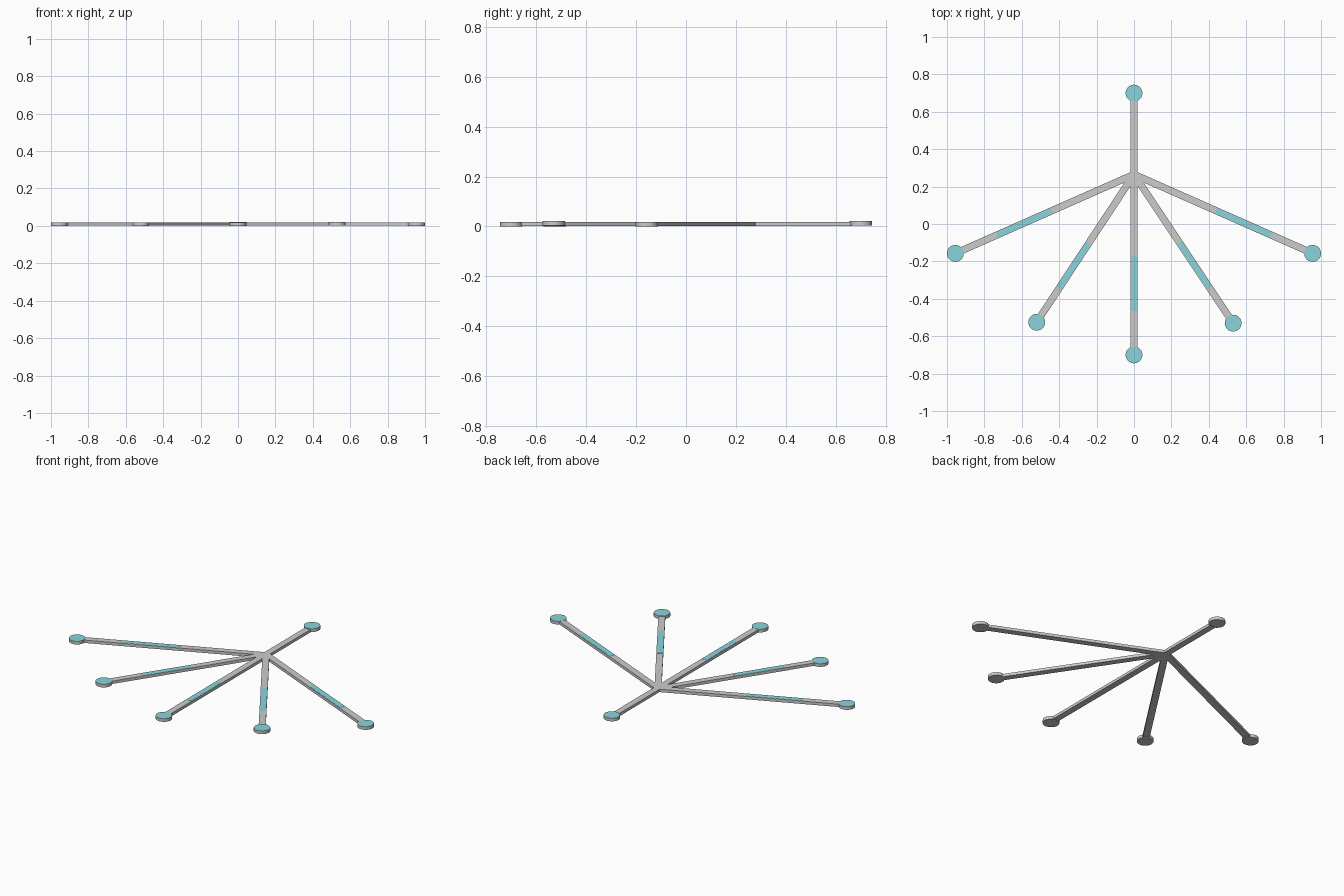
import bpy, bmesh
from math import atan2
from mathutils import Vector

if "Cube" in bpy.data.objects:
    bpy.data.objects.remove(bpy.data.objects["Cube"])

HUB = Vector((0, 0.265))
W = 0.019          # half width of an arm
R = 0.045          # pad radius
H = 0.018          # frame height

cyan = bpy.data.materials.new("cyan_inlay")
cyan.diffuse_color = (0.25, 0.66, 0.72, 1)
cyan.use_nodes = True
cyan.node_tree.nodes["Principled BSDF"].inputs["Base Color"].default_value = cyan.diffuse_color

# pad centre, lift of the pad, start and end of the inlay along the arm
ARMS = [
    ((0, 0.70), 0.003, None),
    ((-0.955, -0.157), 0, (0.48, 0.80)),
    ((-0.52, -0.525), 0, (0.44, 0.73)),
    ((0, -0.70), 0, (0.44, 0.73)),
    ((0.53, -0.53), 0.003, (0.44, 0.73)),
    ((0.955, -0.157), 0, (0.48, 0.80)),
]


def prism(name, points, z0, z1, mat=None):
    bm = bmesh.new()
    face = bm.faces.new([bm.verts.new((p[0], p[1], z0)) for p in points])
    ext = bmesh.ops.extrude_face_region(bm, geom=[face])
    verts = [g for g in ext["geom"] if isinstance(g, bmesh.types.BMVert)]
    bmesh.ops.translate(bm, verts=verts, vec=(0, 0, z1 - z0))
    bmesh.ops.recalc_face_normals(bm, faces=bm.faces)
    me = bpy.data.meshes.new(name)
    bm.to_mesh(me)
    bm.free()
    ob = bpy.data.objects.new(name, me)
    bpy.context.collection.objects.link(ob)
    if mat:
        me.materials.append(mat)
    return ob


def disc(name, centre, radius, z0, z1, mat=None):
    bpy.ops.mesh.primitive_cylinder_add(
        vertices=32, radius=radius, depth=z1 - z0,
        location=(centre[0], centre[1], (z0 + z1) / 2))
    ob = bpy.context.object
    ob.name = name
    bpy.ops.object.shade_smooth_by_angle()
    if mat:
        ob.data.materials.append(mat)


def frame(end):
    d = (Vector(end) - HUB).normalized()
    return d, Vector((-d.y, d.x))


# Star frame: one mitred outline around all arms
outline = []
for i, (end, lift, inlay) in enumerate(ARMS):
    d, n = frame(end)
    tip = Vector(end) - d * (R * 0.8)
    outline += [tip - n * W, tip + n * W]
    d2, n2 = frame(ARMS[(i + 1) % len(ARMS)][0])
    # inner corner shared with the next arm
    outline.append(HUB + (d + d2) * (W / (d.x * d2.y - d.y * d2.x)))
prism("star_frame", outline, 0.001, H)

# Round end pads and inlays
for i, (end, lift, inlay) in enumerate(ARMS):
    disc(f"end_pad_{i}", end, R, lift, H + lift + 0.0005)
    disc(f"pad_inlay_{i}", end, R - 0.002, H + lift, H + lift + 0.001, cyan)
    if inlay:
        d, n = frame(end)
        a, b = HUB + d * inlay[0], HUB + d * inlay[1]
        w = n * 0.016
        prism(f"arm_inlay_{i}", [a - w, b - w, b + w, a + w], H - 0.002, H + 0.0007, cyan)
